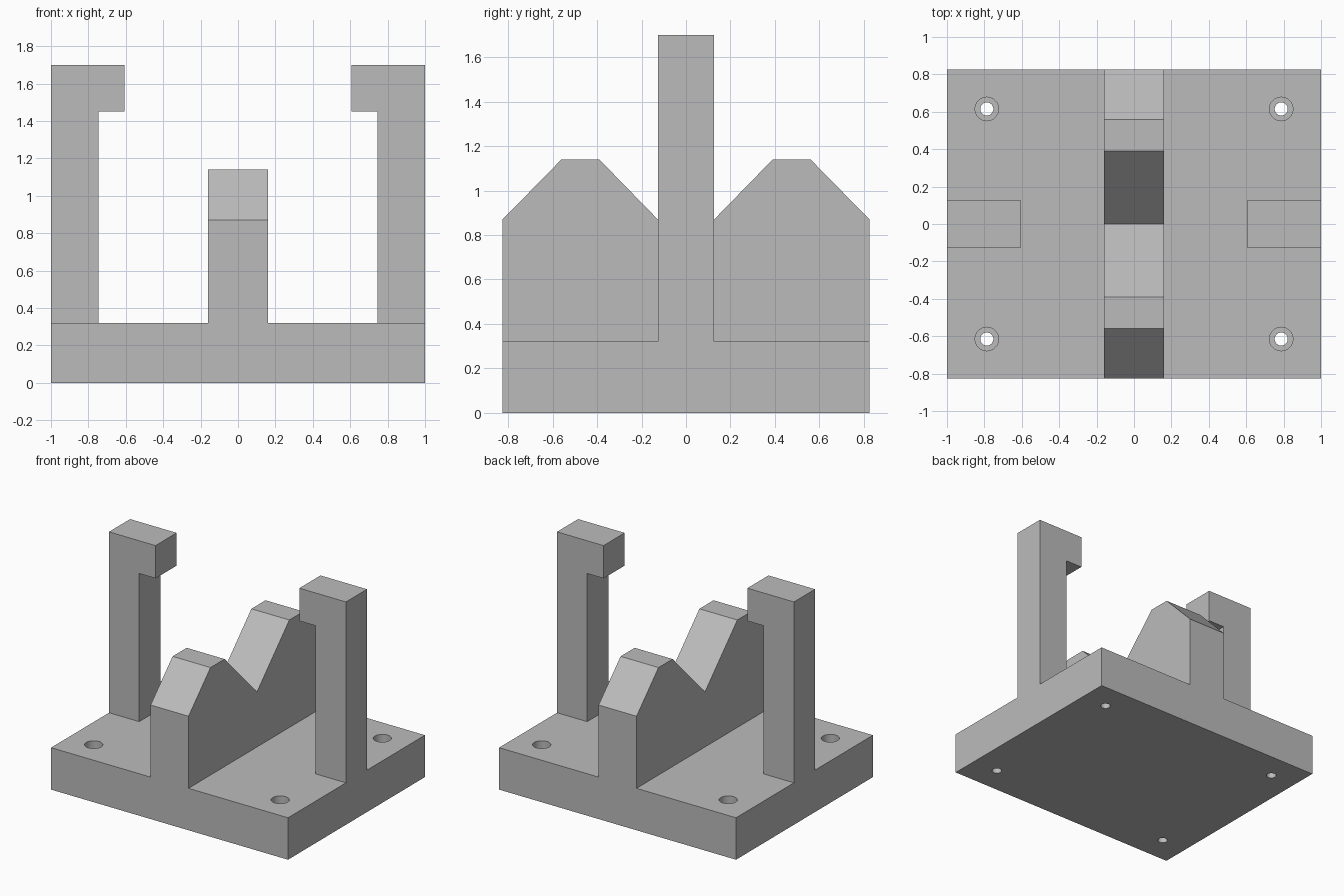
import bpy
import bmesh
from math import radians
from mathutils import Vector

if "Cube" in bpy.data.objects:
    bpy.data.objects.remove(bpy.data.objects["Cube"], do_unlink=True)

# Main sizes
HALF_X, HALF_Y, BASE_TOP = 1.0, 0.825, 0.32
SADDLE_HALF, POST_HALF = 0.16, 0.127
HOLE_X, HOLE_Y = 0.787, 0.615

grey = bpy.data.materials.new("plain grey")
grey.use_nodes = True
colour = (0.5, 0.5, 0.5, 1)
grey.diffuse_color = colour
grey.node_tree.nodes["Principled BSDF"].inputs["Base Color"].default_value = colour


def finish(name, bm):
    bmesh.ops.recalc_face_normals(bm, faces=bm.faces)
    mesh = bpy.data.meshes.new(name)
    bm.to_mesh(mesh)
    bm.free()
    mesh.materials.append(grey)
    obj = bpy.data.objects.new(name, mesh)
    bpy.context.collection.objects.link(obj)
    return obj


def prism(name, points, depth):
    """Extrude a closed outline along a depth vector."""
    bm = bmesh.new()
    face = bm.faces.new([bm.verts.new(p) for p in points])
    result = bmesh.ops.extrude_face_region(bm, geom=[face], use_keep_orig=True)
    moved = [v for v in result["geom"] if isinstance(v, bmesh.types.BMVert)]
    bmesh.ops.translate(bm, verts=moved, vec=Vector(depth))
    return finish(name, bm)


def cylinder(name, radius, x, y, low, high):
    bm = bmesh.new()
    bmesh.ops.create_cone(bm, cap_ends=True, segments=48, radius1=radius,
                          radius2=radius, depth=high - low)
    bmesh.ops.translate(bm, verts=bm.verts, vec=(x, y, (low + high) / 2))
    return finish(name, bm)


def combine(target, other, operation):
    """Apply a boolean and discard the helper part."""
    mod = target.modifiers.new(operation.lower(), "BOOLEAN")
    mod.operation, mod.solver, mod.object = operation, "EXACT", other
    bpy.context.view_layer.objects.active = target
    bpy.ops.object.modifier_apply(modifier=mod.name)
    bpy.data.objects.remove(other, do_unlink=True)


# Base plate
corners = [(-HALF_X, -HALF_Y), (HALF_X, -HALF_Y), (HALF_X, HALF_Y), (-HALF_X, HALF_Y)]
body = prism("fixture_body", [(x, y, 0) for x, y in corners], (0, 0, BASE_TOP))

# Central saddle with a V groove, rooted in the plate
half = [(HALF_Y, 0.1), (HALF_Y, 0.87), (0.56, 1.14), (0.39, 1.14)]
outline = half + [(0, 0.74)] + [(-y, z) for y, z in reversed(half)]
saddle = prism("v_saddle", [(-SADDLE_HALF, y, z) for y, z in outline],
               (2 * SADDLE_HALF, 0, 0))
combine(body, saddle, "UNION")

# Hooked posts on both sides
hook = [(1, 0.1), (1, 1.7), (0.607, 1.7), (0.607, 1.45), (0.745, 1.45), (0.745, 0.1)]
for side, name in ((1, "left_post"), (-1, "right_post")):
    post = prism(name, [(side * x, -POST_HALF, z) for x, z in hook],
                 (0, 2 * POST_HALF, 0))
    combine(body, post, "UNION")

# Counterbored screw holes
for x in (-HOLE_X, HOLE_X):
    for y in (-HOLE_Y, HOLE_Y):
        combine(body, cylinder("screw_hole", 0.035, x, y, -0.1, 0.5), "DIFFERENCE")
        combine(body, cylinder("counterbore", 0.063, x, y, 0.19, 0.5), "DIFFERENCE")

# Merge leftover coplanar edges, then smooth only the hole walls
bm = bmesh.new()
bm.from_mesh(body.data)
bmesh.ops.dissolve_limit(bm, angle_limit=radians(0.5), verts=bm.verts, edges=bm.edges)
bm.to_mesh(body.data)
bm.free()
bpy.ops.object.select_all(action="DESELECT")
body.select_set(True)
bpy.context.view_layer.objects.active = body
bpy.ops.object.shade_smooth_by_angle(angle=radians(30))
